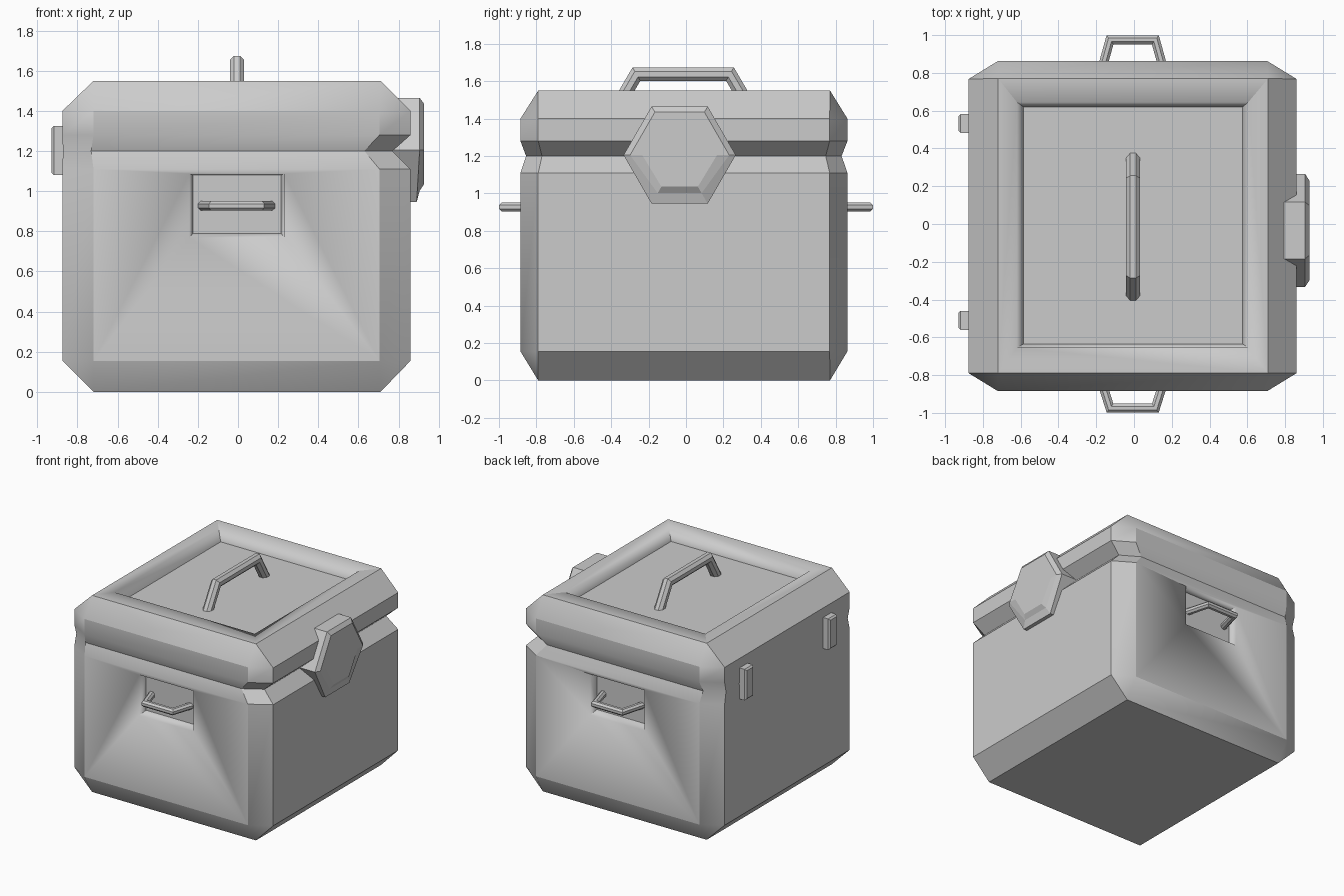
import bpy, bmesh, math
from mathutils import Vector

if "Cube" in bpy.data.objects:
    bpy.data.objects.remove(bpy.data.objects["Cube"])


def loft(name, loops, angle=30):
    """Closed solid skinned through loops of equal point count."""
    bm = bmesh.new()
    rings = [[bm.verts.new(p) for p in loop] for loop in loops]
    n = len(rings[0])
    for a, b in zip(rings, rings[1:]):
        for i in range(n):
            j = (i + 1) % n
            bm.faces.new((a[i], a[j], b[j], b[i]))
    bm.faces.new(rings[0][::-1])
    bm.faces.new(rings[-1])
    bmesh.ops.remove_doubles(bm, verts=bm.verts, dist=0.0005)
    bmesh.ops.recalc_face_normals(bm, faces=bm.faces)
    me = bpy.data.meshes.new(name)
    bm.to_mesh(me)
    bm.free()
    ob = bpy.data.objects.new(name, me)
    bpy.context.collection.objects.link(ob)
    bpy.ops.object.select_all(action='DESELECT')
    bpy.context.view_layer.objects.active = ob
    ob.select_set(True)
    bpy.ops.object.shade_smooth_by_angle(angle=math.radians(angle))
    return ob


def octagon(x0, x1, y0, y1, cx, cy, z):
    return [(x0 + cx, y0, z), (x1 - cx, y0, z), (x1, y0 + cy, z), (x1, y1 - cy, z),
            (x1 - cx, y1, z), (x0 + cx, y1, z), (x0, y1 - cy, z), (x0, y0 + cy, z)]


def tube(name, path, side, r, sides=8):
    """Mitred tube along a flat path; side is the path plane's normal."""
    path, side = [Vector(p) for p in path], Vector(side)
    loops = []
    for i, p in enumerate(path):
        d1 = (path[max(i, 1)] - path[max(i, 1) - 1]).normalized()
        k = min(i + 1, len(path) - 1)
        d2 = (path[k] - path[k - 1]).normalized()
        out = side.cross((d1 + d2).normalized())
        s = r / math.cos(d1.angle(d2, 0) / 2)
        angs = [2 * math.pi * (j + 0.5) / sides for j in range(sides)]
        loops.append([p + out * s * math.cos(a) + side * r * math.sin(a) for a in angs])
    return loft(name, loops)


def cut(ob, cutter):
    m = ob.modifiers.new("cut", 'BOOLEAN')
    m.operation, m.solver, m.object = 'DIFFERENCE', 'EXACT', cutter
    bpy.ops.object.select_all(action='DESELECT')
    bpy.context.view_layer.objects.active = ob
    ob.select_set(True)
    bpy.ops.object.modifier_apply(modifier=m.name)
    bpy.data.objects.remove(cutter)


def rect(u0, u1, v0, v1, place):
    return [place(u, v) for u, v in ((u0, v0), (u1, v0), (u1, v1), (u0, v1))]


# chest body with chamfered edges and a groove under the lid (none at hinge side)
full = (-0.875, 0.86, -0.885, 0.863, 0.155, 0.095)
tip = (-0.72, 0.71, -0.79, 0.77, 0, 0)
body = loft("chest_body", [
    octagon(*tip, 0), octagon(*full, 0.155), octagon(*full, 1.11),
    octagon(-0.872, 0.77, -0.855, 0.832, 0.14, 0.085, 1.2),
    octagon(*full, 1.28), octagon(*full, 1.40), octagon(*tip, 1.55)])

# recessed lid panel
cut(body, loft("lid_cutter", [
    rect(-0.585, 0.575, -0.635, 0.62, lambda u, v: (u, v, 1.47)),
    rect(-0.62, 0.605, -0.655, 0.645, lambda u, v: (u, v, 1.55)),
    rect(-0.62, 0.605, -0.655, 0.645, lambda u, v: (u, v, 1.7))]))

# lid handle
tube("lid_handle", [(-0.005, y, z) for y, z in
     ((-0.375, 1.45), (-0.265, 1.638), (0.235, 1.638), (0.345, 1.45))], (1, 0, 0), 0.039)

# handle pockets and carrying handles on front and back
for side, y, name in ((-1, -0.885, "front"), (1, 0.863, "back")):
    cut(body, loft("pocket_cutter", [
        rect(-0.225, 0.215, 0.79, 1.08, lambda u, v: (u, y - side * 0.06, v)),
        rect(-0.242, 0.23, 0.768, 1.087, lambda u, v: (u, y, v)),
        rect(-0.242, 0.23, 0.768, 1.087, lambda u, v: (u, y + side * 0.2, v))]))
    tube(name + "_handle", [(x - 0.007, yy, 0.927) for x, yy in
         ((-0.172, y - side * 0.075), (-0.12, side * 0.975),
          (0.12, side * 0.975), (0.172, y - side * 0.075))], (0, 0, 1), 0.026)

# hinges on the left side
for i, y in enumerate((-0.51, 0.532)):
    loft(f"hinge_{i + 1}", [
        rect(y - h, y + h, z0, z1, lambda u, v, x=x: (x, u, v)) for x, h, z0, z1 in
        ((-0.84, 0.05, 1.08, 1.325), (-0.918, 0.05, 1.08, 1.325),
         (-0.93, 0.038, 1.092, 1.313))])


# hexagonal latch: bevelled upper half, stepped lower half
def hexagon(upper, middle, lower):
    pts = []
    for k in range(6):
        r, x = (middle, upper, upper, middle, lower, lower)[k]
        a = math.radians(60 * k)
        pts.append((x, -0.034 + r * math.cos(a), 1.205 + r * math.sin(a)))
    return pts


loft("latch", [hexagon(*[(0.3, 0.76)] * 3),
               hexagon((0.3, 0.905), (0.3, 0.905), (0.3, 0.89)),
               hexagon((0.265, 0.928), (0.265, 0.928), (0.235, 0.905)),
               hexagon((0.24, 0.928), (0.2, 0.928), (0.195, 0.928))], angle=5)
